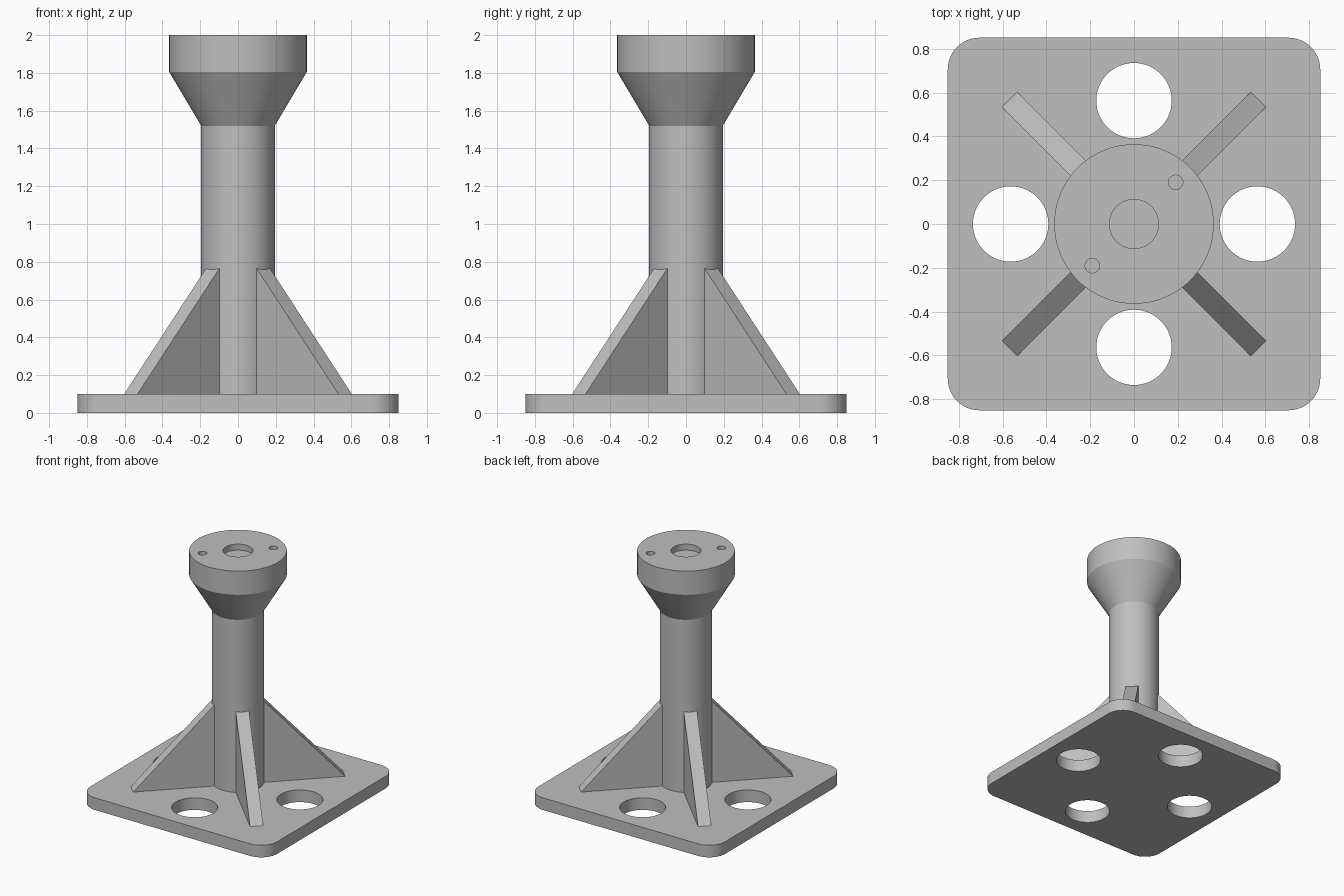
import bpy, bmesh, math
from mathutils import Matrix

if "Cube" in bpy.data.objects:
    bpy.data.objects.remove(bpy.data.objects["Cube"])

steel = bpy.data.materials.new("light_grey")
steel.diffuse_color = (0.52, 0.52, 0.52, 1)
steel.use_nodes = True
steel.node_tree.nodes["Principled BSDF"].inputs["Base Color"].default_value = steel.diffuse_color


def finish(name, bm):
    bmesh.ops.recalc_face_normals(bm, faces=bm.faces)
    mesh = bpy.data.meshes.new(name)
    bm.to_mesh(mesh)
    bm.free()
    mesh.materials.append(steel)
    ob = bpy.data.objects.new(name, mesh)
    bpy.context.collection.objects.link(ob)
    return ob


def activate(ob):
    bpy.ops.object.select_all(action='DESELECT')
    ob.select_set(True)
    bpy.context.view_layer.objects.active = ob


def smooth(ob):
    activate(ob)
    bpy.ops.object.shade_smooth_by_angle(angle=math.radians(25))


def prism(name, outline, z0, z1):
    bm = bmesh.new()
    face = bm.faces.new([bm.verts.new((x, y, z0)) for x, y in outline])
    top = bmesh.ops.extrude_face_region(bm, geom=[face])["geom"]
    bmesh.ops.translate(bm, vec=(0, 0, z1 - z0),
                        verts=[v for v in top if isinstance(v, bmesh.types.BMVert)])
    return finish(name, bm)


def circle(cx, cy, r, n=64):
    return [(cx + r * math.cos(2 * math.pi * i / n), cy + r * math.sin(2 * math.pi * i / n))
            for i in range(n)]


def drill(ob, x, y, r, z0, z1, n=64):
    cutter = prism("hole_cutter", circle(x, y, r, n), z0, z1)
    cutter.hide_render = True
    activate(ob)
    mod = ob.modifiers.new("hole", 'BOOLEAN')
    mod.operation, mod.solver, mod.object = 'DIFFERENCE', 'EXACT', cutter
    bpy.ops.object.modifier_apply(modifier=mod.name)
    bpy.data.objects.remove(cutter)


# Base plate with rounded corners and four through holes
HALF, CORNER, THICK = 0.85, 0.145, 0.1
outline = []
for q, (sx, sy) in enumerate([(1, 1), (-1, 1), (-1, -1), (1, -1)]):
    for i in range(13):
        a = math.pi / 2 * (q + i / 12)
        outline.append((sx * (HALF - CORNER) + CORNER * math.cos(a),
                        sy * (HALF - CORNER) + CORNER * math.sin(a)))
plate = prism("base_plate", outline, 0, THICK)
for x, y in [(0.563, 0), (-0.563, 0), (0, 0.563), (0, -0.563)]:
    drill(plate, x, y, 0.172, -0.1, 0.2)
smooth(plate)

# Round post flaring into the head, with a shallow centre recess
profile = [(0, 0.05), (0.195, 0.05), (0.195, 1.52), (0.364, 1.805), (0.364, 2.0),
           (0.112, 2.0), (0.112, 1.95), (0, 1.95)]
bm = bmesh.new()
verts = [bm.verts.new((r, 0, z)) for r, z in profile]
edges = [bm.edges.new(pair) for pair in zip(verts, verts[1:])]
bmesh.ops.spin(bm, geom=verts + edges, cent=(0, 0, 0), axis=(0, 0, 1),
               angle=2 * math.pi, steps=96, use_duplicate=False)
bmesh.ops.remove_doubles(bm, verts=bm.verts, dist=1e-4)
post = finish("post_and_head", bm)

# Two small pin holes on the head's diagonal
for s in (1, -1):
    drill(post, s * 0.19, s * 0.19, 0.033, 1.95, 2.1, 32)
smooth(post)

# Four diagonal gusset ribs
for k in range(4):
    bm = bmesh.new()
    side = [(0.12, 0.09), (0.802, 0.09), (0.802, 0.1), (0.12, 0.84)]
    face = bm.faces.new([bm.verts.new((r, -0.05, z)) for r, z in side])
    ext = bmesh.ops.extrude_face_region(bm, geom=[face])["geom"]
    bmesh.ops.translate(bm, vec=(0, 0.1, 0),
                        verts=[v for v in ext if isinstance(v, bmesh.types.BMVert)])
    bm.transform(Matrix.Rotation(math.radians(45 + 90 * k), 4, 'Z'))
    finish(f"gusset_rib_{k + 1}", bm)
